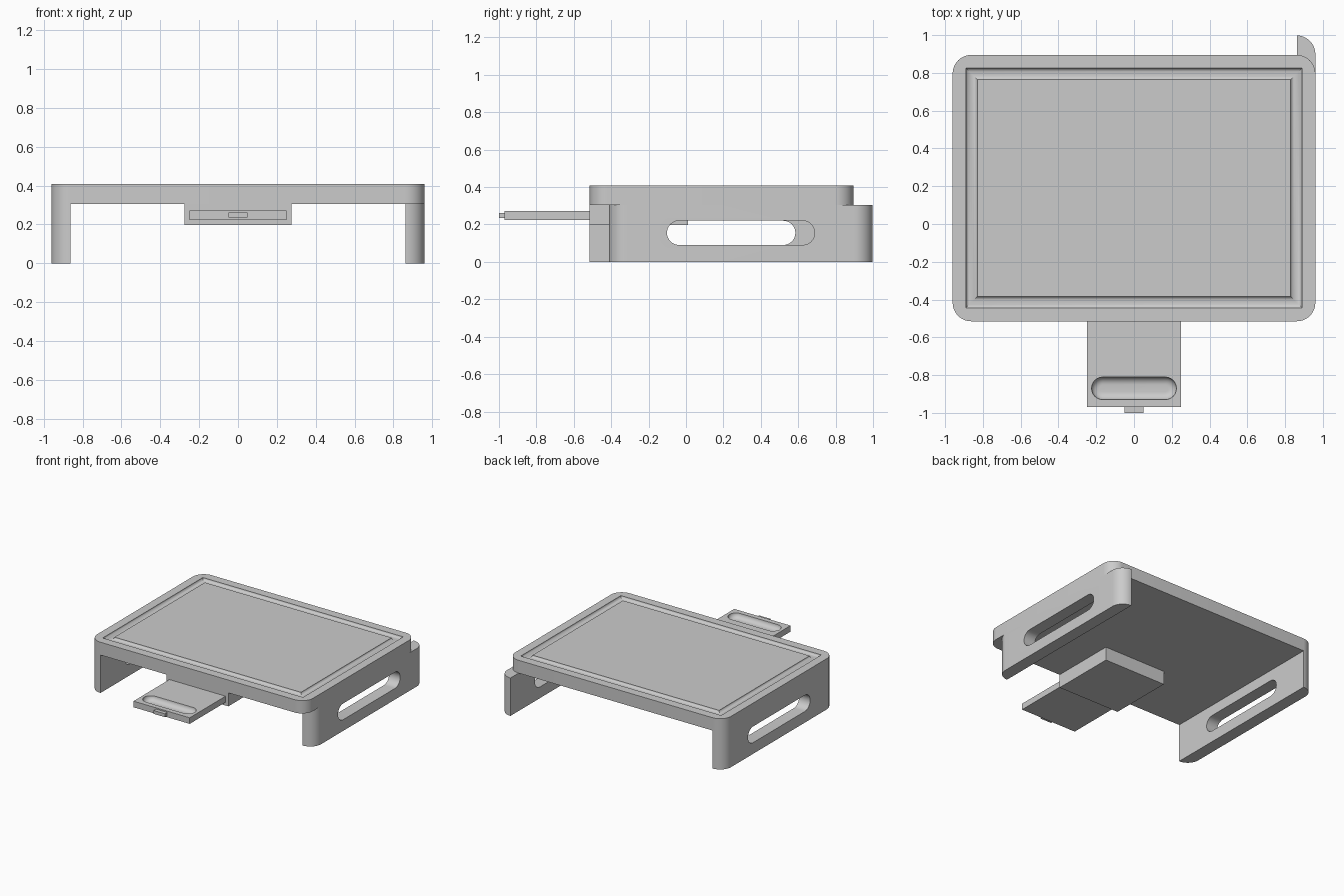
import bpy, bmesh
from math import sin, cos, pi

if "Cube" in bpy.data.objects:
    bpy.data.objects.remove(bpy.data.objects["Cube"])


def loft(name, rings, cyclic=False):
    """Skin a list of equal-length closed rings of 3D points."""
    bm = bmesh.new()
    vs = [[bm.verts.new(p) for p in r] for r in rings]
    n = len(rings[0])
    pairs = list(zip(vs, vs[1:])) + ([(vs[-1], vs[0])] if cyclic else [])
    for a, b in pairs:
        for i in range(n):
            j = (i + 1) % n
            bm.faces.new((a[i], a[j], b[j], b[i]))
    if not cyclic:
        bm.faces.new(vs[0][::-1])
        bm.faces.new(vs[-1])
    bmesh.ops.recalc_face_normals(bm, faces=bm.faces)
    me = bpy.data.meshes.new(name)
    bm.to_mesh(me)
    bm.free()
    ob = bpy.data.objects.new(name, me)
    bpy.context.collection.objects.link(ob)
    return ob


def outline(x0, x1, y0, y1, radii, seg=12):
    """Rectangle outline; radii for corners (right-back, left-back, left-front, right-front)."""
    pts = []
    corners = [(x1, y1, -1, -1), (x0, y1, 1, -1), (x0, y0, 1, 1), (x1, y0, -1, 1)]
    for k, ((x, y, sx, sy), r) in enumerate(zip(corners, radii)):
        if r == 0:
            pts.append((x, y))
            continue
        for i in range(seg + 1):
            a = (k + i / seg) * pi / 2
            pts.append((x + sx * r + r * cos(a), y + sy * r + r * sin(a)))
    return pts


def stadium(cx, cy, half_len, r, seg=12):
    """Slot outline, long along the first axis."""
    c = half_len - r
    return [(cx + s * c + r * cos(a), cy + r * sin(a))
            for s, start in ((1, -pi / 2), (-1, pi / 2))
            for a in [start + pi * i / seg for i in range(seg + 1)]]


def prism(name, pts, z0, z1):
    return loft(name, [[(x, y, z) for x, y in pts] for z in (z0, z1)])


def box(name, x0, x1, y0, y1, z0, z1):
    return prism(name, outline(x0, x1, y0, y1, (0, 0, 0, 0)), z0, z1)


def cut(ob, cutter):
    m = ob.modifiers.new("cut", 'BOOLEAN')
    m.operation, m.solver, m.object = 'DIFFERENCE', 'EXACT', cutter
    bpy.context.view_layer.objects.active = ob
    bpy.ops.object.modifier_apply(modifier=m.name)
    bpy.data.objects.remove(cutter)


X, YF, YB, TOP, UNDER = 0.96, -0.515, 0.895, 0.408, 0.305
R = 0.098

# Table top with a shallow mitred groove around its edge
board = prism("table_top", outline(-X, X, YF, YB, (R,) * 4), UNDER, TOP)
rings = []
for i in range(20):
    a = 2 * pi * (i + 0.5) / 20
    d, z = 0.1 + 0.031 * cos(a), TOP + 0.02 * sin(a)
    rings.append([(x, y, z) for x, y in outline(-X + d, X - d, YF + d, YB - d, (0,) * 4)])
cut(board, loft("groove_cutter", rings, cyclic=True))

# Side legs with handle slots; the right one sits further back
for name, x0, x1, shift, radii in (("left_leg", -X, -0.862, 0, (0, R, R, 0)),
                                   ("right_leg", 0.862, X, 0.103, (R, 0, 0, R))):
    leg = prism(name, outline(x0, x1, YF + shift, YB + shift, radii), 0, UNDER)
    slot = stadium((YF + YB) / 2 + shift, 0.155, 0.395, 0.065)
    cut(leg, loft("slot_cutter", [[(x, y, z) for y, z in slot] for x in (x0 - 0.1, x1 + 0.1)]))

# Drawer housing under the top
box("drawer_housing", -0.275, 0.275, YF, 0.01, 0.197, UNDER)

# Sliding tray with a rounded finger recess
tray = box("sliding_tray", -0.25, 0.25, -0.97, YF, 0.223, 0.272)
rings = [[(x, y, 0.3) for x, y in stadium(0, -0.87, 0.225, 0.06)]]
for i in range(9):
    a = pi / 2 * i / 8
    off = 0.042 * (1 - cos(a))
    z = 0.272 - 0.038 * sin(a)
    rings.append([(x, y, z) for x, y in stadium(0, -0.87, 0.225 - off, 0.06 - off)])
cut(tray, loft("recess_cutter", rings))

# Small tab on the tray front
box("tray_tab", -0.05, 0.05, -1.0, -0.97, 0.235, 0.262)

# Smooth the rounded surfaces, keep edges sharp
bpy.ops.object.select_all(action='DESELECT')
for ob in bpy.context.collection.objects:
    ob.select_set(True)
    bpy.context.view_layer.objects.active = ob
bpy.ops.object.shade_smooth_by_angle(angle=0.6)
